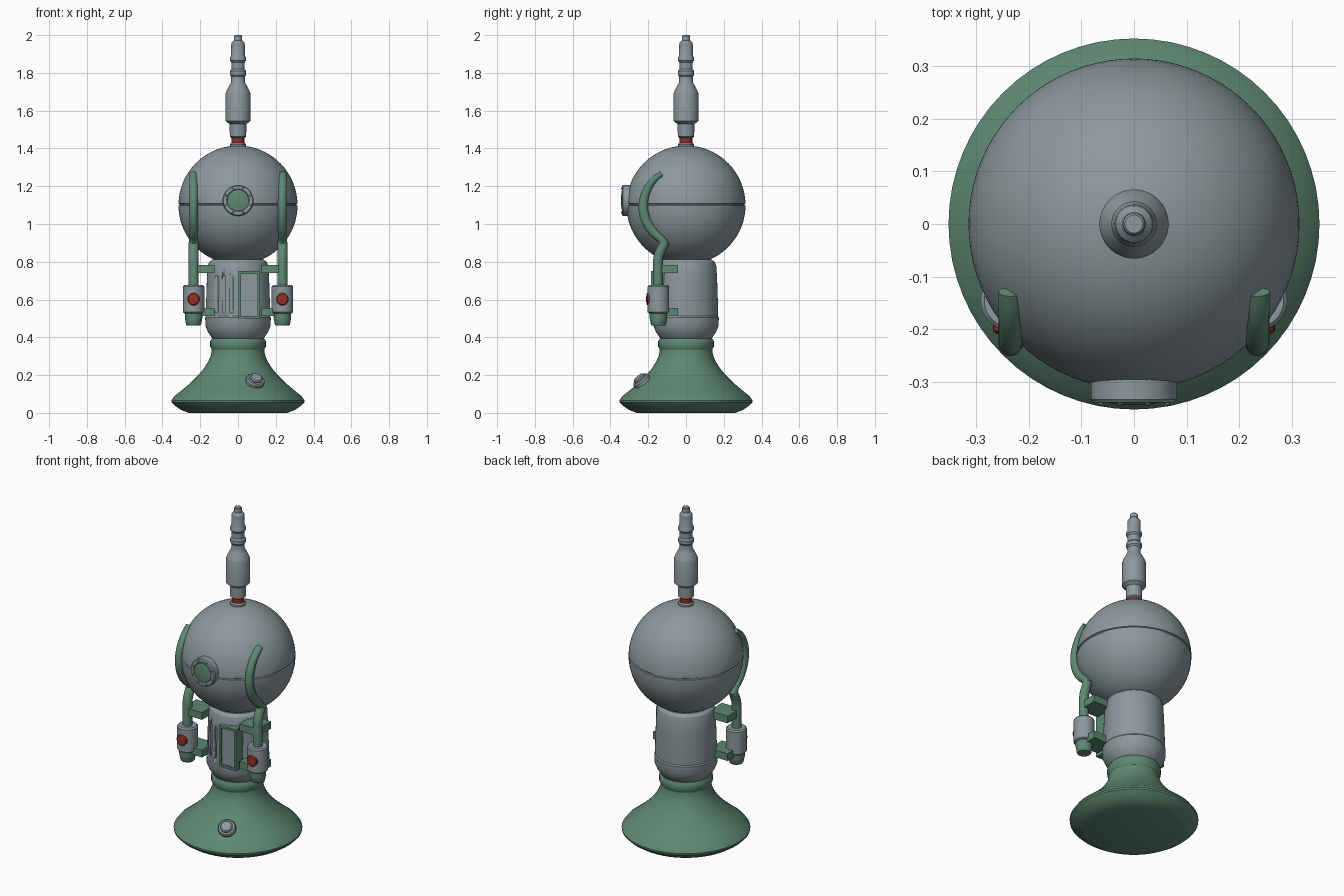
import bpy, bmesh, math
from mathutils import Matrix, Vector

if "Cube" in bpy.data.objects:
    bpy.data.objects.remove(bpy.data.objects["Cube"])


def material(name, rgb):
    m = bpy.data.materials.new(name)
    m.use_nodes = True
    m.diffuse_color = (*rgb, 1)
    m.node_tree.nodes["Principled BSDF"].inputs["Base Color"].default_value = (*rgb, 1)
    return m


GREY = material("steel grey", (0.262, 0.319, 0.342))
GREEN = material("sea green", (0.112, 0.246, 0.175))
RED = material("signal red", (0.305, 0.03, 0.021))


def finish(name, bm, mat, angle=32):
    bmesh.ops.recalc_face_normals(bm, faces=bm.faces)
    mesh = bpy.data.meshes.new(name)
    bm.to_mesh(mesh)
    bm.free()
    mesh.materials.append(mat)
    obj = bpy.data.objects.new(name, mesh)
    bpy.context.collection.objects.link(obj)
    bpy.ops.object.select_all(action='DESELECT')
    obj.select_set(True)
    bpy.context.view_layer.objects.active = obj
    bpy.ops.object.shade_smooth_by_angle(angle=math.radians(angle))
    return obj


def loft(name, rings, mat, angle=32):
    """Skin a list of closed rings and cap both ends."""
    bm = bmesh.new()
    loops = [[bm.verts.new(p) for p in ring] for ring in rings]
    n = len(loops[0])
    for a, b in zip(loops, loops[1:]):
        for i in range(n):
            j = (i + 1) % n
            bm.faces.new((a[i], a[j], b[j], b[i]))
    bm.faces.new(loops[0])
    bm.faces.new(loops[-1])
    return finish(name, bm, mat, angle)


def lathe(name, profile, mat, origin=(0, 0, 0), axis=(0, 0, 1), sides=48):
    """Turn (radius, height) pairs about an axis."""
    turn = Vector(axis).to_track_quat('Z', 'Y').to_matrix().to_4x4()
    place = Matrix.Translation(origin) @ turn
    steps = [math.tau * i / sides for i in range(sides)]
    rings = [[place @ Vector((r * math.cos(t), r * math.sin(t), h)) for t in steps]
             for r, h in profile]
    return loft(name, rings, mat)


def box(name, lo, hi, mat):
    bm = bmesh.new()
    bmesh.ops.create_cube(bm, size=1)
    lo, hi = Vector(lo), Vector(hi)
    for v in bm.verts:
        v.co = (lo + hi) / 2 + v.co * (hi - lo)
    return finish(name, bm, mat)


# Flared base and its round knob
lathe("base", [(0.26, 0), (0.3, 0.015), (0.335, 0.038), (0.352, 0.055), (0.353, 0.065),
               (0.335, 0.09), (0.295, 0.122), (0.25, 0.16), (0.21, 0.2), (0.177, 0.24),
               (0.153, 0.28), (0.142, 0.31), (0.139, 0.335), (0.147, 0.35),
               (0.147, 0.38), (0.138, 0.395)], GREEN, sides=64)
lathe("base_knob", [(0.05, -0.03), (0.05, 0.012), (0.044, 0.02), (0.034, 0.02),
                    (0.034, 0.028), (0.028, 0.034)], GREY,
      (0.09, -0.232, 0.165), (0.23, -0.6, 0.72), 32)

# Torso with vertical vent slots
torso = lathe("torso", [(0.125, 0.385), (0.14, 0.4), (0.16, 0.43), (0.172, 0.46),
                        (0.174, 0.505), (0.169, 0.512), (0.17, 0.55), (0.165, 0.7),
                        (0.161, 0.775), (0.154, 0.797), (0.136, 0.812)], GREY, sides=64)
for i in range(3):
    x = -0.115 + 0.04 * i
    front = -math.sqrt(0.168 ** 2 - x ** 2)
    slot = box(f"vent_cutter_{i + 1}", (x - 0.008, -0.25, 0.53),
               (x + 0.008, front + 0.012, 0.725), GREY)
    slot.hide_render = True
    slot.hide_set(True)
    cut = torso.modifiers.new(f"vent_{i + 1}", 'BOOLEAN')
    cut.object = slot
    cut.solver = 'EXACT'

# Framed front hatch
x0, x1, z0, z1, bar = 0.002, 0.116, 0.5, 0.75, 0.014
for name, lo, hi in (("left", (x1 - bar, z0), (x1, z1)),
                     ("right", (x0, z0), (x0 + bar, z1)),
                     ("bottom", (x0 + bar, z0), (x1 - bar, z0 + bar)),
                     ("top", (x0 + bar, z1 - bar), (x1 - bar, z1))):
    box(f"hatch_frame_{name}", (lo[0], -0.184, lo[1]), (hi[0], -0.11, hi[1]), GREEN)
box("hatch_panel", (x0 + bar, -0.174, z0 + bar), (x1 - bar, -0.11, z1 - bar), GREY)

# Spherical head with a seam round the middle
R, HEAD = 0.315, 1.1
arc = [math.radians(a) for a in range(-88, 89, 4)]
ball = [(R * math.cos(a), HEAD + R * math.sin(a)) for a in arc]
seam = [(R, HEAD - 0.003), (R - 0.006, HEAD), (R - 0.006, HEAD + 0.006), (R, HEAD + 0.009)]
half = len(ball) // 2
lathe("head", ball[:half] + seam + ball[half + 1:], GREY, sides=80)

# Porthole with bolts
PORT = Vector((0, -0.29, 1.125))
lathe("porthole_ring", [(0.082, -0.03), (0.082, 0.044), (0.077, 0.05), (0.06, 0.05),
                        (0.057, 0.046)], GREY, PORT, (0, -1, 0))
lathe("porthole_glass", [(0.057, 0.04), (0.056, 0.049), (0.03, 0.053), (0.004, 0.054)],
      GREEN, PORT, (0, -1, 0))
for i in range(8):
    t = math.tau * (i + 0.5) / 8
    spot = PORT + 0.069 * Vector((math.cos(t), 0, math.sin(t)))
    lathe(f"porthole_bolt_{i + 1}", [(0.005, 0.045), (0.005, 0.053), (0.003, 0.055)],
          GREY, spot, (0, -1, 0), 8)

# Antenna
lathe("antenna_mount", [(0.042, 1.4), (0.042, 1.422), (0.036, 1.43)], GREY)
lathe("antenna_collar", [(0.034, 1.428), (0.034, 1.458)], RED)
lathe("antenna", [(0.034, 1.455), (0.043, 1.462), (0.045, 1.53), (0.066, 1.545),
                  (0.066, 1.69), (0.06, 1.705), (0.045, 1.735), (0.037, 1.75),
                  (0.036, 1.78), (0.043, 1.79), (0.043, 1.81), (0.035, 1.82),
                  (0.035, 1.855), (0.043, 1.865), (0.043, 1.88), (0.037, 1.89),
                  (0.037, 1.945), (0.034, 1.96), (0.022, 1.972), (0.021, 1.995),
                  (0.017, 2)], GREY, sides=32)


def side_pipe(name, x):
    """Crescent hugging the head, then an elbow down into the canister."""
    path = []
    for i in range(17):
        f = i / 16
        a = math.radians(128 + 106 * f)
        r = 0.21 + 0.01 * math.sin(math.pi * f) + 0.012 * f
        thick = 0.011 + 0.015 * math.sin(math.pi * min(1, 0.08 + 0.66 * f))
        path.append((Vector((x, r * math.cos(a), HEAD + r * math.sin(a))), thick, 0.023))
    for y, z in ((-0.116, 0.897), (-0.13, 0.868), (-0.144, 0.835), (-0.148, 0.81), (-0.148, 0.66)):
        path.append((Vector((x, y, z)), 0.026, 0.027))
    rings = []
    for i, (p, thick, wide) in enumerate(path):
        d = (path[min(i + 1, len(path) - 1)][0] - path[max(i - 1, 0)][0]).normalized()
        n = Vector((0, -d.z, d.y))
        steps = [math.tau * k / 20 for k in range(20)]
        rings.append([p + Vector((wide * math.cos(t), 0, 0)) + n * thick * math.sin(t)
                      for t in steps])
    loft(name, rings, GREEN, 40)


# Side rigs: pipe, canister, nozzle, button and brackets
for side, s in (("left", 1), ("right", -1)):
    x, y = s * 0.235, -0.146
    side_pipe(f"{side}_pipe", x)
    lathe(f"{side}_canister", [(0.05, 0.527), (0.057, 0.533), (0.057, 0.668), (0.05, 0.676)],
          GREY, (x, y, 0), sides=40)
    lathe(f"{side}_nozzle", [(0.036, 0.462), (0.04, 0.468), (0.046, 0.5), (0.046, 0.53)],
          GREEN, (x, y, 0), sides=32)
    lathe(f"{side}_button", [(0.033, 0.03), (0.033, 0.058), (0.028, 0.063), (0.01, 0.065)],
          RED, (x, y, 0.602), (0, -1, 0), 32)
    for level, z in (("upper", 0.74), ("lower", 0.512)):
        xs = sorted((s * 0.125, s * 0.25))
        box(f"{side}_{level}_bracket", (xs[0], -0.165, z), (xs[1], -0.042, z + 0.044), GREEN)
